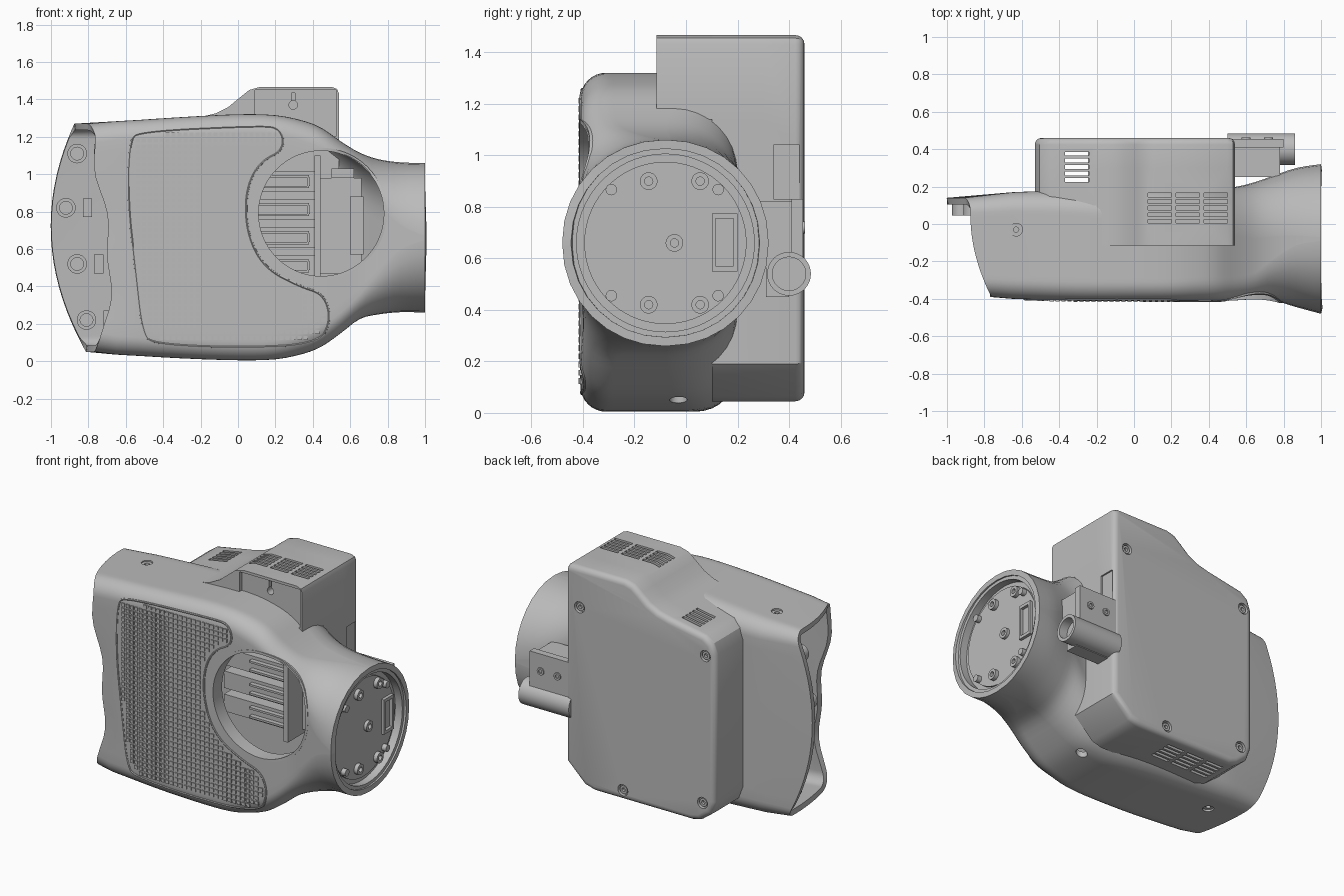
import bpy, bmesh, math
from mathutils import Matrix, Vector
from mathutils.bvhtree import BVHTree

if "Cube" in bpy.data.objects:
    bpy.data.objects.remove(bpy.data.objects["Cube"])

grey = bpy.data.materials.new("shell_grey")
grey.use_nodes = True
colour = (0.5, 0.5, 0.5, 1)
grey.diffuse_color = colour
grey.node_tree.nodes["Principled BSDF"].inputs["Base Color"].default_value = colour
parts, cutters = [], []


def make(name, bm, cutter=False):
    bmesh.ops.recalc_face_normals(bm, faces=bm.faces)
    mesh = bpy.data.meshes.new(name)
    bm.to_mesh(mesh)
    mesh.materials.append(grey)
    ob = bpy.data.objects.new(name, mesh)
    bpy.context.collection.objects.link(ob)
    ob.hide_render = cutter
    (cutters if cutter else parts).append(ob)
    return ob


def box(bm, x0, x1, y0, y1, z0, z1):
    size = Matrix.Diagonal((x1 - x0, y1 - y0, z1 - z0, 1))
    mid = Matrix.Translation(((x0 + x1) / 2, (y0 + y1) / 2, (z0 + z1) / 2))
    bmesh.ops.create_cube(bm, size=1, matrix=mid @ size)


TURN = {"x": Matrix.Rotation(math.pi / 2, 4, "Y"),
        "y": Matrix.Rotation(math.pi / 2, 4, "X"), "z": Matrix()}


def cyl(bm, at, r, depth, axis, segs=24):
    bmesh.ops.create_cone(bm, cap_ends=True, segments=segs, radius1=r, radius2=r,
                          depth=depth, matrix=Matrix.Translation(at) @ TURN[axis])


def ring(bm, at, outer, inner, depth, axis, segs=32):
    m = Matrix.Translation(at) @ TURN[axis]
    h = depth / 2
    loops = []
    for r, z in ((outer, -h), (outer, h), (inner, h), (inner, -h)):
        loops.append([bm.verts.new(m @ Vector((r * math.cos(a), r * math.sin(a), z)))
                      for a in (i * math.tau / segs for i in range(segs))])
    for k in range(4):
        p, q = loops[k], loops[(k + 1) % 4]
        for i in range(segs):
            j = (i + 1) % segs
            bm.faces.new((p[i], p[j], q[j], q[i]))


def prism(outline, y0, y1, bevel=0):
    bm = bmesh.new()
    front, back = [[bm.verts.new((x, y, z)) for x, z in outline] for y in (y0, y1)]
    bm.faces.new(front)
    bm.faces.new(back)
    for i in range(len(front)):
        bm.faces.new((front[i - 1], front[i], back[i], back[i - 1]))
    bmesh.ops.recalc_face_normals(bm, faces=bm.faces)
    if bevel:
        edges = [e for e in bm.edges if all(v in back for v in e.verts)]
        bmesh.ops.bevel(bm, geom=edges, offset=bevel, segments=4, profile=0.5, affect="EDGES")
    return bm


def cut(ob, cutter, operation="DIFFERENCE"):
    mod = ob.modifiers.new("cut", "BOOLEAN")
    mod.operation, mod.solver, mod.object = operation, "EXACT", cutter


# Main shell: rounded sections lofted along x, ending in a round neck
# x, front, back, bottom, top, front corner radius, back corner radius
SECTIONS = [(-1, -.39, .14, .05, 1.27, .10, .08), (-.65, -.40, .17, .035, 1.283, .10, .10),
            (-.3, -.41, .18, .015, 1.305, .10, .12), (0, -.41, .19, .005, 1.32, .10, .15),
            (.2, -.41, .19, .01, 1.315, .10, .18), (.35, -.41, .19, .04, 1.285, .11, .20),
            (.45, -.41, .19, .08, 1.245, .11, .22), (.55, -.405, .20, .15, 1.175, .11, .25),
            (.65, -.40, .225, .225, 1.115, .13, .29), (.75, -.41, .26, .25, 1.08, .22, .32),
            (.87, -.445, .30, .262, 1.063, .33, .36), (1, -.48, .32, .26, 1.06, .39, .39)]


def smooth(rows):
    out = []
    for i in range(1, len(rows) - 1):
        p, a, b = (Vector(r) for r in rows[i - 1:i + 2])
        c = Vector(rows[min(i + 2, len(rows) - 1)])
        for t in (0, 1 / 3, 2 / 3):
            out.append(tuple(a + t * (b - p) / 2 + t * t * (p - 2.5 * a + 2 * b - c / 2)
                             + t ** 3 * (1.5 * (a - b) + (c - p) / 2)))
    return rows[:1] + out + rows[-1:]


def open_end(y, z):
    d = z - .78
    arc = -1 + .42 * d * d + .05 * d
    front = -.72 + .05 * math.cos((z - .5) * 4) - .015 * math.sin(z * 14)
    t = min(1, max(0, (.05 - y) / .45))
    return arc + (front - arc) * t * t


def section(x, y0, y1, z0, z1, rf, rb):
    corners = ((y0 + rf, z0 + rf, rf, 2), (y1 - rb, z0 + rb, rb, 3),
               (y1 - rb, z1 - rb, rb, 0), (y0 + rf, z1 - rf, rf, 1))
    arcs = [[(cy + r * math.cos((q + i / 8) * math.pi / 2),
              cz + r * math.sin((q + i / 8) * math.pi / 2)) for i in range(9)]
            for cy, cz, r, q in corners]
    pts = []
    for k, arc in enumerate(arcs):
        (ya, za), (yb, zb) = arc[-1], arcs[(k + 1) % 4][0]
        pts += arc + [(ya + (yb - ya) * i / 16, za + (zb - za) * i / 16) for i in range(1, 16)]
    return [(open_end(y, z) if x == -1 else x, y, z) for y, z in pts]


bm = bmesh.new()
loops = [[bm.verts.new(p) for p in section(*s)] for s in smooth(SECTIONS)]
for a, b in zip(loops, loops[1:]):
    for i in range(len(a)):
        j = (i + 1) % len(a)
        bm.faces.new((a[i], a[j], b[j], b[i]))
bmesh.ops.recalc_face_normals(bm, faces=bm.faces)
surface = BVHTree.FromBMesh(bm)
shell = make("main_shell", bm)
solid = shell.modifiers.new("wall", "SOLIDIFY")
solid.thickness, solid.offset = .035, -1


def front_y(x, z):
    hit = surface.ray_cast(Vector((x, -2, z)), Vector((0, 1, 0)))[0]
    return hit.y if hit else -.4


# Round front window and the small screw holes
HX, HZ, HR = .445, .79, .335
bm = bmesh.new()
cyl(bm, (HX, -.35, HZ), HR, .5, "y", 72)
HOLES = ((-.63, -.03, 1.28), (-.6, -.03, .04), (.38, -.03, .05))
for h in HOLES:
    cyl(bm, h, .034, .16, "z")
cut(shell, make("shell_cutter", bm, True))
bm = bmesh.new()
for x, y, z in HOLES[:2]:
    ring(bm, (x, y, z + (-.02 if z > 1 else .02)), .036, .014, .03, "z", 20)
make("shell_screws", bm)

# Collar following the window edge
bm = bmesh.new()
pairs = []
for i in range(72):
    a = i * math.tau / 72
    x, z = HX + (HR + .008) * math.cos(a), HZ + (HR + .008) * math.sin(a)
    y = front_y(x, z)
    pairs.append([bm.verts.new((x, y + d, z)) for d in (-.003, .09)])
for i, (a, b) in enumerate(pairs):
    c, d = pairs[(i + 1) % 72]
    bm.faces.new((a, c, d, b))
collar = make("window_collar", bm)
mod = collar.modifiers.new("wall", "SOLIDIFY")
mod.thickness, mod.offset = .016, 0

# Textured front pad: a seam line filled with small raised studs
pad = [(-.53, 1.23), (.1, 1.26), (.23, 1.25), (.25, 1.13), (.11, 1.06), (.04, .9), (.05, .68),
       (.14, .5), (.33, .4), (.46, .36), (.50, .22), (.43, .09), (0, .07), (-.44, .09),
       (-.51, .14), (-.55, .5), (-.59, .85), (-.58, 1.18)]
for _ in range(3):
    pad = [(p[0] * (1 - t) + q[0] * t, p[1] * (1 - t) + q[1] * t)
           for p, q in zip(pad, pad[1:] + pad[:1]) for t in (.25, .75)]


def inside(x, z):
    odd = False
    for (xa, za), (xb, zb) in zip(pad, pad[1:] + pad[:1]):
        if (za > z) != (zb > z) and x < xa + (z - za) * (xb - xa) / (zb - za):
            odd = not odd
    return odd


bm = bmesh.new()
STEP, H = .032, .011
for i in range(36):
    for j in range(38):
        x, z = -.6 + i * STEP, .06 + j * STEP
        if all(inside(x + u, z + v) for u in (-.02, .02) for v in (-.02, .02)):
            y = front_y(x, z)
            box(bm, x - H, x + H, y - .0065, y + .005, z - H, z + H)
make("pad_studs", bm)
curve = bpy.data.curves.new("pad_seam", "CURVE")
curve.dimensions, curve.bevel_depth, curve.bevel_resolution = "3D", .006, 1
line = curve.splines.new("POLY")
line.points.add(len(pad) - 1)
line.use_cyclic_u = True
for p, (x, z) in zip(line.points, pad):
    p.co = (x, front_y(x, z), z, 1)
curve.materials.append(grey)
seam = bpy.data.objects.new("pad_seam", curve)
bpy.context.collection.objects.link(seam)
parts.append(seam)

# Hollow rear housing joined with the taller block reaching over the shell
crest = [(.54, 1.43), (.53, 1.455), (.5, 1.467), (.12, 1.467), (.06, 1.45), (.01, 1.41),
         (-.05, 1.36), (-.12, 1.325), (-.2, 1.305)]
outline = [(.54, .19)] + crest + [(-.45, 1.26), (-.505, 1.22), (-.53, 1.15), (-.53, .2),
                                  (-.5, .12), (-.42, .06), (-.36, .045), (.34, .045), (.41, .065)]
housing = make("rear_housing", prism(outline, .1, .46, .035))
cut(housing, make("block_form", prism([(.54, 1.14)] + crest + [(-.15, 1.14)], -.115, .3), True),
    "UNION")
inner = [(x * .94, .73 + (z - .73) * .955) for x, z in outline]
cut(housing, make("cavity_cutter", prism(inner, .13, .43), True))

# Vents, screw pockets, hanging recess and side recess
bm = bmesh.new()
for k in range(5):
    box(bm, -.37, -.24, .225 + k * .035, .245 + k * .035, 1.2, 1.35)
    for c in range(3):
        x, y = .075 + c * .15, .005 + k * .035
        box(bm, x, x + .125, y, y + .02, 1.42, 1.5)
        x, y = -.37 + c * .15, .225 + k * .035
        box(bm, x, x + .125, y, y + .02, 0, .1)
SCREWS = ((.44, 1.21), (-.46, 1.135), (.13, .11), (-.44, .18))
for x, z in SCREWS:
    cyl(bm, (x, .46, z), .036, .05, "y")
box(bm, .53, .6, .34, .44, .83, 1.04)
cut(housing, make("vent_cutter", bm, True))
bm = bmesh.new()
box(bm, .09, .525, -.2, -.09, 1.2, 1.45)
cut(housing, make("recess_cutter", bm, True))
bm = bmesh.new()
cyl(bm, (.295, -.09, 1.37), .023, .1, "y")
cut(housing, make("keyhole_cutter", bm, True))
bm = bmesh.new()
box(bm, .286, .304, -.14, -.05, 1.375, 1.435)
cut(housing, make("key_slot_cutter", bm, True))
bm = bmesh.new()
for x, z in SCREWS:
    ring(bm, (x, .442, z), .026, .012, .02, "y", 20)
make("housing_screws", bm)

# Neck face plate with screws, lugs and connector
CY, CZ = -.08, .66
bm = bmesh.new()
cyl(bm, (.925, CY, CZ), .37, .03, "x", 72)
cyl(bm, (.94, CY, CZ), .315, .03, "x", 72)
ring(bm, (.965, CY, CZ), .375, .345, .05, "x", 72)
for y in (-.145, .055):
    for z in (.42, .9):
        ring(bm, (.965, y, z), .034, .016, .03, "x")
ring(bm, (.96, -.045, CZ), .034, .016, .03, "x")
for y in (-.29, .125):
    for z in (.455, .867):
        cyl(bm, (.955, y, z), .022, .06, "x")
make("neck_plate", bm)
bm = bmesh.new()
for z in (.55, .755):
    box(bm, .945, .975, .1, .2, z, z + .02)
for y in (.1, .185):
    box(bm, .945, .975, y, y + .015, .57, .755)
make("connector_frame", bm)

# Side bracket with a round hook
bm = bmesh.new()
box(bm, .5, .78, .25, .41, .62, .82)
box(bm, .5, .8, .41, .455, .52, .83)
box(bm, .5, .78, .31, .4, .45, .62)
make("side_bracket", bm)
bm = bmesh.new()
cyl(bm, (.65, .4, .54), .085, .3, "x", 40)
ring(bm, (.81, .4, .54), .085, .065, .1, "x", 40)
for x in (.6, .72):
    ring(bm, (x, .457, .72), .024, .012, .012, "y", 20)
make("hook_roller", bm)

# Frame seen through the window
bm = bmesh.new()
for z in (.51, .66, .81, .96):
    box(bm, -.1, .42, .0, .11, z - .055, z + .055)
    box(bm, .1, .38, -.03, .0, z - .035, z - .022)
    box(bm, .1, .38, -.03, .0, z + .022, z + .035)
    box(bm, .37, .385, -.03, .0, z - .022, z + .022)
box(bm, .41, .44, -.12, .11, .44, 1.1)
box(bm, .44, .66, .03, .11, .47, .98)
box(bm, .5, .62, -.05, .06, .98, 1.03)
box(bm, .6, .67, -.02, .03, .57, .88)
make("inner_frame", bm)

# Bosses along the open end
bm = bmesh.new()
for x, z in ((-.86, 1.11), (-.92, .82), (-.86, .52), (-.81, .22)):
    ring(bm, (x, .08, z), .052, .034, .07, "y")
    cyl(bm, (x, .1, z), .036, .03, "y")
    box(bm, x + .09, x + .14, .04, .12, z - .05, z + .05)
make("end_bosses", bm)

# Bake modifiers, shade smooth with sharp edges, drop the cutters
bpy.ops.object.select_all(action="DESELECT")
for ob in parts:
    ob.select_set(True)
bpy.context.view_layer.objects.active = shell
bpy.ops.object.convert(target="MESH")
bpy.ops.object.shade_smooth_by_angle(angle=math.radians(32))
for ob in cutters:
    bpy.data.objects.remove(ob)
